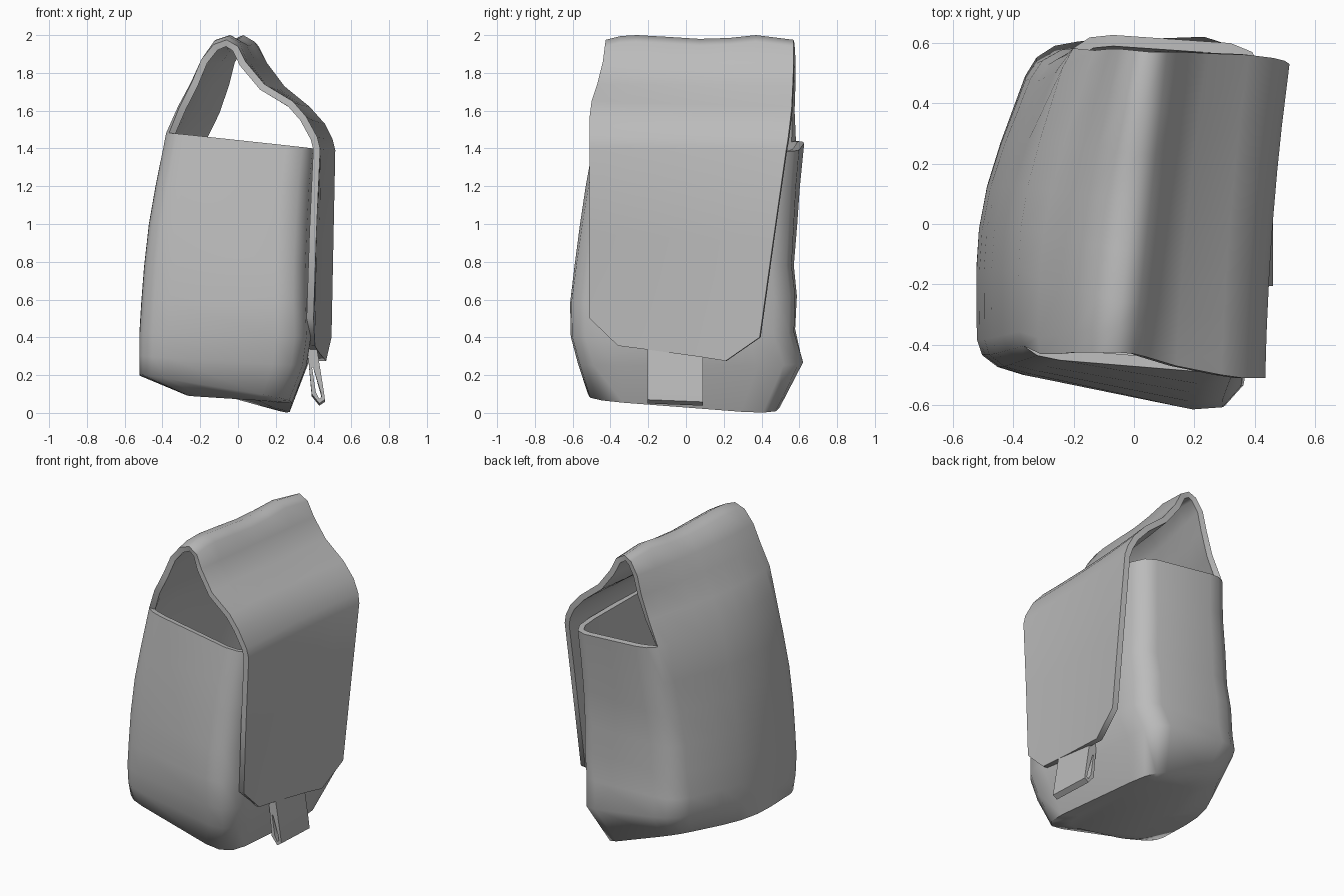
import bpy, math
from mathutils import Vector

if "Cube" in bpy.data.objects:
    bpy.data.objects.remove(bpy.data.objects["Cube"])

fabric = bpy.data.materials.new("grey fabric")
fabric.diffuse_color = (0.5, 0.5, 0.5, 1)
fabric.use_nodes = True
fabric.node_tree.nodes["Principled BSDF"].inputs["Base Color"].default_value = fabric.diffuse_color


def make(name, verts, faces, thickness=0, angle=40):
    me = bpy.data.meshes.new(name)
    me.from_pydata(verts, [], faces)
    me.materials.append(fabric)
    ob = bpy.data.objects.new(name, me)
    bpy.context.collection.objects.link(ob)
    bpy.context.view_layer.objects.active = ob
    ob.select_set(True)
    if thickness:
        mod = ob.modifiers.new("wall", 'SOLIDIFY')
        mod.thickness = thickness
        mod.offset = -1
        bpy.ops.object.modifier_apply(modifier=mod.name)
    bpy.ops.object.shade_smooth_by_angle(angle=math.radians(angle))
    ob.select_set(False)
    return ob


def rounded_ring(corners, sizes=(.17, .2, .2, .2, .4), steps=4):
    """Closed loop of points with each corner eased by a quadratic curve."""
    pts = [Vector(c) for c in corners]
    ring = []
    for i, p in enumerate(pts):
        a = p.lerp(pts[i - 1], sizes[i])
        b = p.lerp(pts[(i + 1) % len(pts)], sizes[i])
        for s in range(steps):
            t = s / (steps - 1)
            ring.append(a * (1 - t) ** 2 + p * 2 * t * (1 - t) + b * t * t)
    return ring


# Bag body: levels from rim to base, corners front-left, front-right,
# back-right, back-left; a fifth corner swells the left wall
levels = [
    [(-.38, -.44, 1.485), (.41, -.505, 1.40), (.45, .59, 1.38), (-.20, .635, 1.44)],
    [(-.435, -.455, 1.20), (.39, -.55, 1.20), (.44, .575, 1.20), (-.22, .61, 1.20)],
    [(-.47, -.465, 1.00), (.38, -.585, 1.00), (.43, .565, 1.00), (-.25, .595, 1.00)],
    [(-.495, -.47, .78), (.37, -.62, .78), (.43, .555, .78), (-.28, .575, .78)],
    [(-.51, -.47, .58), (.37, -.65, .58), (.42, .575, .62), (-.30, .59, .62)],
    [(-.52, -.47, .42), (.38, -.645, .40), (.41, .57, .42), (-.32, .58, .45)],
    [(-.52, -.46, .30), (.36, -.60, .25), (.37, .625, .25), (-.32, .60, .34)],
    [(-.52, -.43, .205), (.29, -.54, .07), (.27, .50, -.01), (-.27, .48, .18)],
    [(-.27, -.35, .09), (.20, -.43, .06), (.18, .38, .02), (-.18, .34, .12)],
]
verts, faces = [], []
for lv in levels:
    fl, bl = Vector(lv[0]), Vector(lv[3])
    left = Vector((fl.x - .003, 0.05, (fl.z + bl.z) / 2))
    verts += rounded_ring(lv + [left])
n = len(verts) // len(levels)
for r in range(len(levels) - 1):
    for i in range(n):
        j = (i + 1) % n
        faces.append((r * n + i, (r + 1) * n + i, (r + 1) * n + j, r * n + j))
faces.append(tuple(reversed(range((len(levels) - 1) * n, len(levels) * n))))

# Flap: grows from the left part of the rim. Front and back edge profiles as
# (x, y, z), running over the peak and down the right side
seam = [1, 0, 19, 18, 17, 16, 15, 14]
first, last = verts[seam[0]], verts[seam[-1]]
front = [(-.31, -.43, 1.62), (-.245, -.43, 1.75),
         (-.195, -.425, 1.87), (-.13, -.425, 1.95), (-.06, -.425, 1.975),
         (0, -.43, 1.94), (.04, -.44, 1.86), (.14, -.47, 1.74),
         (.29, -.50, 1.65), (.36, -.51, 1.57), (.42, -.51, 1.46),
         (.435, -.51, 1.40), (.415, -.51, .95), (.40, -.51, .50)]
back = [(-.13, .575, 1.60), (-.08, .58, 1.75),
        (-.05, .58, 1.87), (.0, .575, 1.95), (.05, .57, 1.975),
        (.11, .57, 1.94), (.155, .57, 1.85), (.245, .565, 1.73),
        (.38, .56, 1.62), (.46, .55, 1.53), (.50, .54, 1.45),
        (.515, .53, 1.39), (.505, .46, .90), (.495, .39, .40)]
columns = [0, .08, .167, .34, .5, .66, .8, 1]
hem = [.50, .43, .355, .335, .315, .295, .275, .40]
crown = [0, .02, .025, .015, .005, .01, .025, 0]
w = len(columns)
previous = list(seam)
for r, (f, b) in enumerate(zip(front, back), 1):
    row = []
    for c, t in enumerate(columns):
        p0 = verts[seam[c]]
        t0 = (p0.y - first.y) / (last.y - first.y)
        fade = max(0, 1 - r / 5)
        u = t0 * fade + t * (1 - fade)
        p = Vector(f).lerp(Vector(b), u)
        p += (p0 - first.lerp(last, t0)) * fade
        if 3 < r < 7:
            p.z += crown[c]
        if r > 7:
            p.x -= .015 * 4 * t * (1 - t)
        if r == len(front):
            p.z = hem[c]
        row.append(len(verts))
        verts.append(p)
    for c in range(w - 1):
        faces.append((previous[c], row[c], row[c + 1], previous[c + 1]))
    previous = row
make("bag_shell_with_flap", verts, faces, 0.037, 65)

# Pull tab: strap folded into a narrow loop below the flap
outer = [(.365, .36), (.39, .10), (.43, .05), (.46, .07), (.455, .11), (.415, .36)]
inner = [(.392, .24), (.412, .11), (.43, .075), (.442, .085), (.438, .11), (.398, .24)]
verts, faces = [], []
for y in (-.205, .09):
    for loop in (outer, inner):
        verts += [(x, y, z - .04 * (y + .205) * (z < .2)) for x, z in loop]
k = len(outer)
for i in range(k):
    j = (i + 1) % k
    faces += [(i, j, j + k, i + k), (i + 2 * k, i + 3 * k, j + 3 * k, j + 2 * k),
              (i, i + 2 * k, j + 2 * k, j), (i + k, j + k, j + 3 * k, i + 3 * k)]
make("pull_tab", verts, faces, 0, 30)
